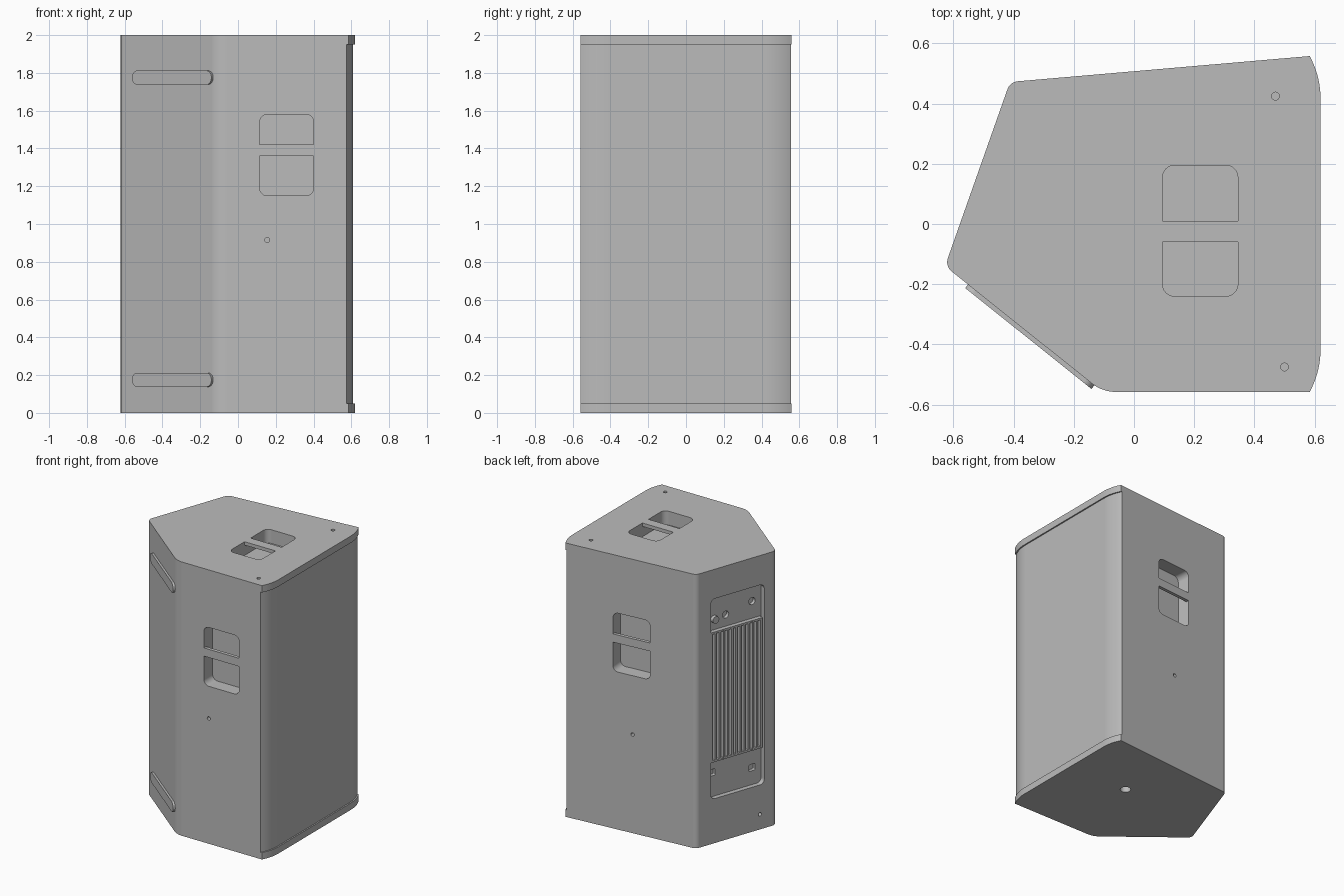
import bpy, bmesh, math
from mathutils import Vector, Matrix

if "Cube" in bpy.data.objects:
    bpy.data.objects.remove(bpy.data.objects["Cube"])

GREY = 0.5
grey = bpy.data.materials.new("cabinet grey")
grey.use_nodes = True
grey.diffuse_color = (GREY, GREY, GREY, 1)
grey.node_tree.nodes["Principled BSDF"].inputs["Base Color"].default_value = (GREY, GREY, GREY, 1)


def rounded(points, segs=8):
    """Polygon from (x, y, radius) corners."""
    out = []
    for i, (x, y, r) in enumerate(points):
        p = Vector((x, y))
        if r == 0:
            out.append(p)
            continue
        a = (Vector(points[i - 1][:2]) - p).normalized()
        b = (Vector(points[(i + 1) % len(points)][:2]) - p).normalized()
        half = a.angle(b) / 2
        centre = p + (a + b).normalized() * r / math.sin(half)
        start = p + a * r / math.tan(half) - centre
        end = p + b * r / math.tan(half) - centre
        out += [centre + start.lerp(end, k / segs).normalized() * r for k in range(segs + 1)]
    return out


def rect(u0, u1, v0, v1, r=0):
    return rounded([(u0, v0, r), (u1, v0, r), (u1, v1, r), (u0, v1, r)])


def circle(u, v, r, n=24):
    return [Vector((u + r * math.cos(k * math.tau / n), v + r * math.sin(k * math.tau / n)))
            for k in range(n)]


def prism(name, outline, frame, n0, n1):
    """Extrude an outline along the frame's normal from n0 to n1."""
    bm = bmesh.new()
    base = bm.faces.new([bm.verts.new((p.x, p.y, n0)) for p in outline])
    top = bmesh.ops.extrude_face_region(bm, geom=[base])
    moved = [g for g in top["geom"] if isinstance(g, bmesh.types.BMVert)]
    bmesh.ops.translate(bm, verts=moved, vec=(0, 0, n1 - n0))
    bmesh.ops.transform(bm, matrix=frame, verts=bm.verts)
    bmesh.ops.recalc_face_normals(bm, faces=bm.faces)
    mesh = bpy.data.meshes.new(name)
    bm.to_mesh(mesh)
    bm.free()
    mesh.materials.append(grey)
    obj = bpy.data.objects.new(name, mesh)
    bpy.context.scene.collection.objects.link(obj)
    return obj


def activate(obj):
    bpy.ops.object.select_all(action="DESELECT")
    obj.select_set(True)
    bpy.context.view_layer.objects.active = obj


def cut(outline, frame, n0, n1):
    cutter = prism("cutter", outline, frame, n0, n1)
    mod = cabinet.modifiers.new("cut", "BOOLEAN")
    mod.operation, mod.solver, mod.object = "DIFFERENCE", "EXACT", cutter
    activate(cabinet)
    bpy.ops.object.modifier_apply(modifier=mod.name)
    bpy.data.objects.remove(cutter)


def wall_frame(start, end):
    """Upright frame: u runs start to end, v is up, n points outward."""
    u = Vector((end[0] - start[0], end[1] - start[1], 0)).normalized()
    v = Vector((0, 0, 1))
    m = Matrix((u, v, u.cross(v))).transposed().to_4x4()
    m.translation = (start[0], start[1], 0)
    return m


# Plan corners and the face frames
BACK_OUT, BACK_IN = (0.585, 0.558), (-0.412, 0.472)
TIP, FRONT_IN, FRONT_OUT = (-0.628, -0.14), (-0.105, -0.558), (0.585, -0.558)
floor = Matrix.Identity(4)
top = Matrix.Translation((0, 0, 2))
front = wall_frame((0, -0.558), (1, -0.558))
back = wall_frame(BACK_OUT, BACK_IN)
rear_slope = wall_frame(BACK_IN, TIP)
monitor_slope = wall_frame(TIP, FRONT_IN)

# Cabinet with a bowed baffle side
R = 0.297
sweep = math.asin(0.142 / R)
bow = []
for sign in (-1, 1):
    arc = [Vector((0.62 - R + R * math.cos(sweep * k / 10),
                   sign * (0.416 + R * math.sin(sweep * k / 10)))) for k in range(11)]
    bow += arc[::-1] if sign < 0 else arc
plan = bow + rounded([(*BACK_OUT, 0), (*BACK_IN, 0.04), (*TIP, 0.04),
                      (*FRONT_IN, 0.13), (*FRONT_OUT, 0)])[1:-1]
cabinet = prism("cabinet", plan, floor, 0, 2)

# Shallow grille recess between the end caps
inset = [p - Vector((0.01, 0)) for p in bow]
inset = ([Vector((0.7, -0.6)), Vector((0.55, -0.6))] + inset
         + [Vector((0.55, 0.6)), Vector((0.7, 0.6))])
cut(inset, floor, 0.05, 1.95)

# Carry handles: a pocket spanned by a flush bar
for name, frame, u0, u1, v0, v1, g0, g1 in (
        ("top", top, 0.095, 0.345, -0.24, 0.195, -0.06, 0.01),
        ("front", front, 0.115, 0.40, 1.15, 1.58, 1.36, 1.42),
        ("back", back, 0.365, 0.65, 1.15, 1.58, 1.36, 1.42)):
    cut(rect(u0, u1, v0, v1, 0.04), frame, -0.1, 0.05)
    prism(name + "_handle_bar", rect(u0, u1, g0, g1), frame, -0.025, 0)

# Mounting holes and the pole socket
for frame, u, v in ((top, 0.47, 0.425), (top, 0.5, -0.475), (front, 0.155, 0.915),
                    (back, 0.515, 0.72), (rear_slope, 0.52, 0.11)):
    cut(circle(u, v, 0.013), frame, -0.04, 0.02)
cut(circle(0.134, 0.07, 0.036), floor, -0.05, 0.12)

# Amplifier panel recess with a deeper heat sink bay
P0, P1, F0, F1 = 0.12, 0.555, 0.59, 1.54
cut(rect(P0, P1, 0.325, 1.785, 0.035), rear_slope, -0.035, 0.05)
cut(rect(P0 + 0.002, P1 - 0.012, F0, F1), rear_slope, -0.06, 0.05)

# Heat sink fins and end rails
FINS = 13
pitch = (P1 - P0 - 0.03) / (FINS - 1)
for i in range(FINS):
    u = P0 + 0.002 + i * pitch
    prism("heat_sink_fin", rect(u, u + 0.014, F0, F1), rear_slope, -0.06, -0.003)
for v in (F0, F1 - 0.014):
    prism("heat_sink_rail", rect(P0 + 0.002, P1 - 0.012, v, v + 0.014), rear_slope, -0.06, -0.004)

# Panel controls and sockets
prism("level_knob", circle(0.17, 1.62, 0.026), rear_slope, -0.036, -0.01)
for u, v in ((0.265, 1.625), (0.48, 1.665)):
    cut(circle(u, v, 0.026), rear_slope, -0.06, 0.02)
for u, v in ((0.155, 0.5), (0.48, 0.45)):
    cut(rect(u - 0.024, u + 0.024, v - 0.024, v + 0.024, 0.006), rear_slope, -0.06, 0.02)

# Skid strips on the monitor slope
for v in (0.175, 1.775):
    prism("skid_strip", rect(0.098, 0.635, v - 0.037, v + 0.037, 0.034), monitor_slope, -0.012, 0.015)

# Smooth the rounded edges, keep the flats flat
for obj in bpy.context.scene.objects:
    if obj.type == "MESH" and grey.name in obj.data.materials:
        activate(obj)
        bpy.ops.object.shade_smooth_by_angle(angle=math.radians(25))
        weighted = obj.modifiers.new("flat faces", "WEIGHTED_NORMAL")
        weighted.keep_sharp = True
